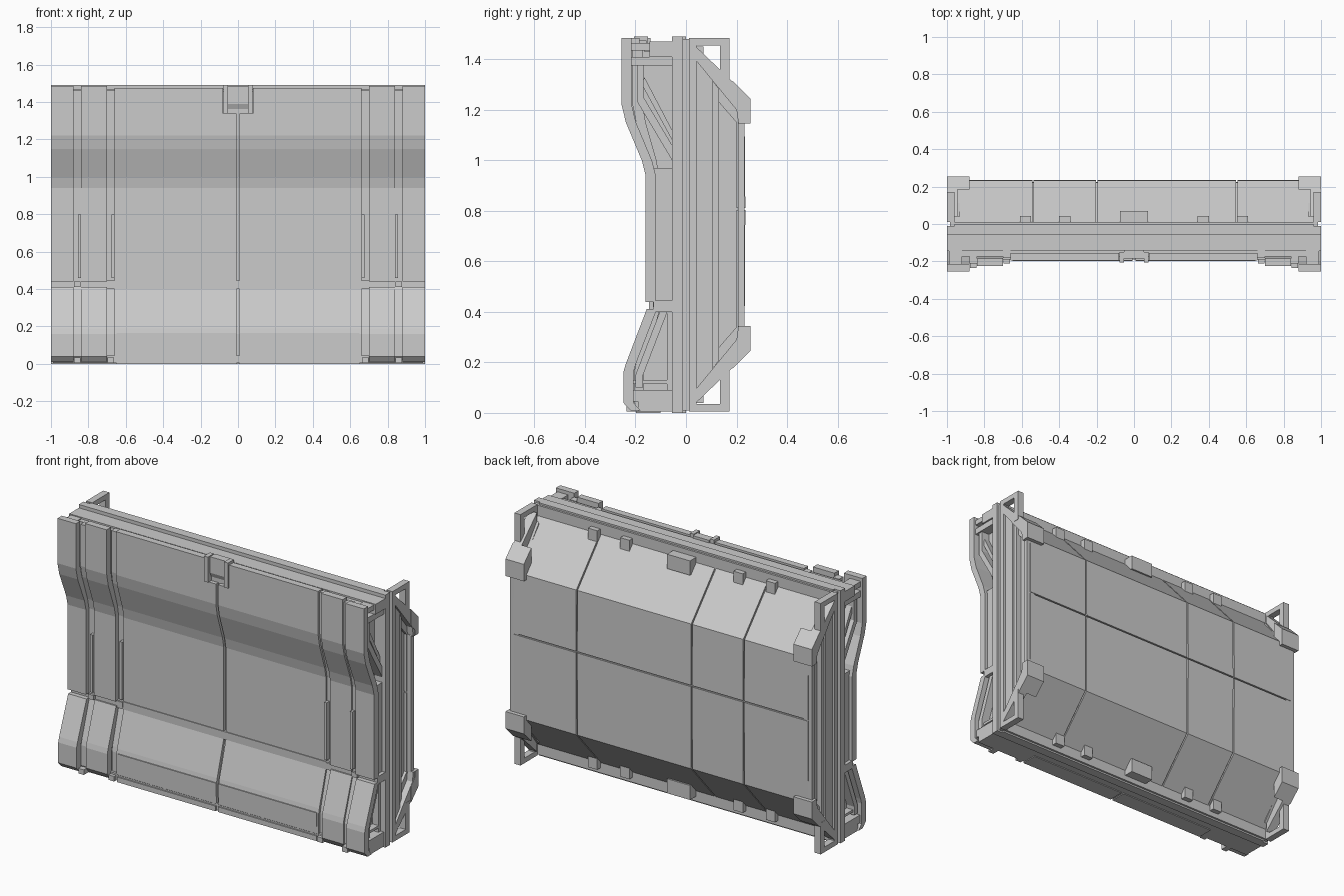
import bpy, bmesh

if "Cube" in bpy.data.objects:
    bpy.data.objects.remove(bpy.data.objects["Cube"])

H = 1.49


def extrude(name, pts, x0, x1, mirror=True):
    """Extrude a closed (y, z) profile from x0 to x1, optionally mirrored over x = 0."""
    bm = bmesh.new()
    f = bm.faces.new([bm.verts.new((x0, y, z)) for y, z in pts])
    ret = bmesh.ops.extrude_face_region(bm, geom=[f])
    vs = [g for g in ret["geom"] if isinstance(g, bmesh.types.BMVert)]
    bmesh.ops.translate(bm, verts=vs, vec=(x1 - x0, 0, 0))
    bmesh.ops.recalc_face_normals(bm, faces=bm.faces)
    me = bpy.data.meshes.new(name)
    bm.to_mesh(me)
    bm.free()
    ob = bpy.data.objects.new(name, me)
    bpy.context.collection.objects.link(ob)
    if mirror:
        ob.modifiers.new("Mirror", "MIRROR").use_mirror_merge = False
    return ob


def box(name, x0, x1, y0, y1, z0, z1, mirror=True):
    return extrude(name, [(y0, z0), (y1, z0), (y1, z1), (y0, z1)], x0, x1, mirror)


def flip(pts):
    """Turn a profile upside down about the middle height."""
    return [(y, H - z) for y, z in pts]


def top_and_bottom(name, pts, x0, x1):
    extrude(name + "_top", pts, x0, x1)
    extrude(name + "_bottom", flip(pts), x0, x1)


# Front outline: upper panel and lower skirt
UPPER = [(-.255, 1.485), (-.255, 1.22), (-.238, 1.15), (-.175, 1.0), (-.16, .94), (-.16, .44)]
LOWER = [(-.155, .412), (-.24, .19), (-.248, .16), (-.248, .04), (-.22, .01)]


def skin(pts, k, t):
    front = [(y * k, z) for y, z in pts]
    return front + [(y + t, z) for y, z in reversed(front)]


def cladding(name, k, x0, x1, cap=1.485, t=.04, inset=0):
    up = [(y, min(z, cap) - (inset if z > 1.4 else 0)) for y, z in UPPER]
    extrude(name + "_upper", skin(up, k, t), x0, x1)
    extrude(name + "_lower", skin(LOWER, k, t), x0, x1)


cladding("front_end_panel", 1.0, .88, 1.0)
cladding("front_side_panel", .88, .70, .84)
cladding("front_centre_panel", .77, .08, .66, cap=1.475)
cladding("front_seam_panel", .77, .007, .08, cap=1.34)
cladding("outer_groove", .83, .84, .88, inset=.02)
cladding("inner_groove", .71, .66, .70, inset=.02)

# Solid filling behind the front panels
fill = [(y * .68, z) for y, z in UPPER + LOWER]
fill[0] = (fill[0][0], 1.46)
extrude("front_body", fill + [(-.05, .01), (-.05, 1.46)], -.93, .93, False)
box("front_joint_strip", -1, 1, -.128, -.05, .40, .445, False)

# Little connectors in the grooves, and steps along the skirt
for x, k in ((.86, .94), (.68, .84)):
    box("groove_clip_mid", x - .018, x + .018, -.155 * k, -.09, .412, .44)
    box("groove_clip_low", x - .018, x + .018, -.25 * k, -.15, .005, .035)
    box("groove_step", x - .02, x - .004, -.165 * k, -.1, .46, .80)
box("skirt_lip", .007, .65, -.198, -.1, .0, .03)
box("skirt_ridge", .007, .65, -.196, -.15, .085, .165)

# Latch at top centre
extrude("latch_cheek", [(-.15, 1.49), (-.205, 1.49), (-.205, 1.34), (-.15, 1.34)], .053, .078)
extrude("latch_tongue", [(-.14, 1.485), (-.185, 1.485), (-.185, 1.39), (-.165, 1.345), (-.14, 1.345)],
        -.053, .053, False)

# Core slab, rails along top and foot
box("core_slab", -1, 1, -.055, -.012, 0, H, False)
box("core_recess", -.985, .985, -.02, .012, .01, H - .01, False)
box("core_back_edge", -.96, .96, -.02, .0, .0, H, False)
box("top_rail", -1, 1, -.145, -.05, 1.41, 1.47, False)
box("top_rail_step", -.98, .98, -.165, -.05, 1.43, 1.455, False)
box("foot_rail", -.99, .99, -.19, -.05, .005, .045, False)

# Open bracing on the front half of each end
box("end_top_beam", .92, .99, -.24, -.05, 1.375, 1.41)
box("end_top_plate", .92, .99, -.235, -.14, 1.435, 1.465)
box("end_foot_beam", .92, .99, -.235, -.05, .045, .09)
box("end_foot_plate", .92, .97, -.235, -.05, .115, .13)
extrude("end_upper_brace", [(-.195, 1.375), (-.195, 1.235), (-.055, 1.0), (-.055, 1.06),
                            (-.168, 1.25), (-.168, 1.375)], .92, .98)
extrude("end_inner_brace", [(-.175, 1.30), (-.055, 1.08), (-.055, 1.12), (-.165, 1.33)], .92, .965)
extrude("end_lower_brace", [(-.10, .41), (-.20, .15), (-.20, .10), (-.17, .10), (-.17, .15), (-.07, .41)],
        .92, .98)
box("end_mid_wall", .92, .98, -.13, -.05, .42, .97)
box("end_lower_post", .92, .97, -.075, -.05, .09, .41)

# Back shell: dark backing plus upper and lower tiles
back = [(0, 1.42), (.222, 1.165), (.225, H / 2)]
extrude("back_shell_core", back + flip(back)[1::-1], -.945, .945, False)
tile = [(0, 1.432), (.232, 1.172), (.235, .812), (.2, .812), (.2, 1.15), (0, 1.38)]
low_tile = flip(tile)
low_tile[2], low_tile[3] = (.235, .804), (.2, .804)
slope = [tile[0], tile[1], (.2, 1.17), (0, 1.39)]
edges = [-.965, -.54, -.2, .55, .965]
for a, b in zip(edges, edges[1:]):
    extrude("back_tile_upper", tile, a + .004, b - .004, False)
    extrude("back_tile_lower", low_tile, a + .004, b - .004, False)

# Lugs along the top and bottom of the back shell
for x, w, d in ((.58, .03, .042), (.37, .03, .042), (0, .075, .07)):
    lug = [(-.01, 1.45), (d, 1.45), (d, 1.365), (-.01, 1.365)]
    for s in ((1, -1) if x else (1,)):
        extrude("lug_top", lug, s * x - w, s * x + w, False)
        extrude("lug_bottom", flip(lug), s * x - w, s * x + w, False)

# Nested end plates of the back shell
for name, y0, y1, x in (("inner", .04, .105, .985), ("middle", .105, .13, .975)):
    z0, z1 = 1.40 - (y0 - .04) * 1.3, 1.40 - (y1 - .04) * 1.3
    extrude("end_plate_" + name, [(y0, z0), (y1, z1), (y1, H - z1), (y0, H - z0)], .93, x)
box("end_corner_post", .93, .985, .205, .232, .34, 1.15)

# Rear frame: upright, corner gussets with triangular gap, sloped braces and pads
box("rear_upright", .96, 1.0, .012, .042, .005, H - .005)
top_and_bottom("gusset_bar", [(.03, 1.455), (.172, 1.455), (.172, 1.485), (.03, 1.485)], .96, 1.0)
top_and_bottom("gusset_post", [(.135, 1.30), (.172, 1.30), (.172, 1.47), (.135, 1.47)], .96, 1.0)
top_and_bottom("corner_brace", [(.04, 1.45), (.17, 1.325), (.255, 1.245), (.255, 1.145), (.208, 1.145),
                                (.2, 1.2), (.04, 1.395)], .945, .998)
top_and_bottom("corner_pad", [(.185, 1.315), (.255, 1.245), (.255, 1.145), (.22, 1.145), (.22, 1.18),
                              (.185, 1.22)], .88, 1.0)
